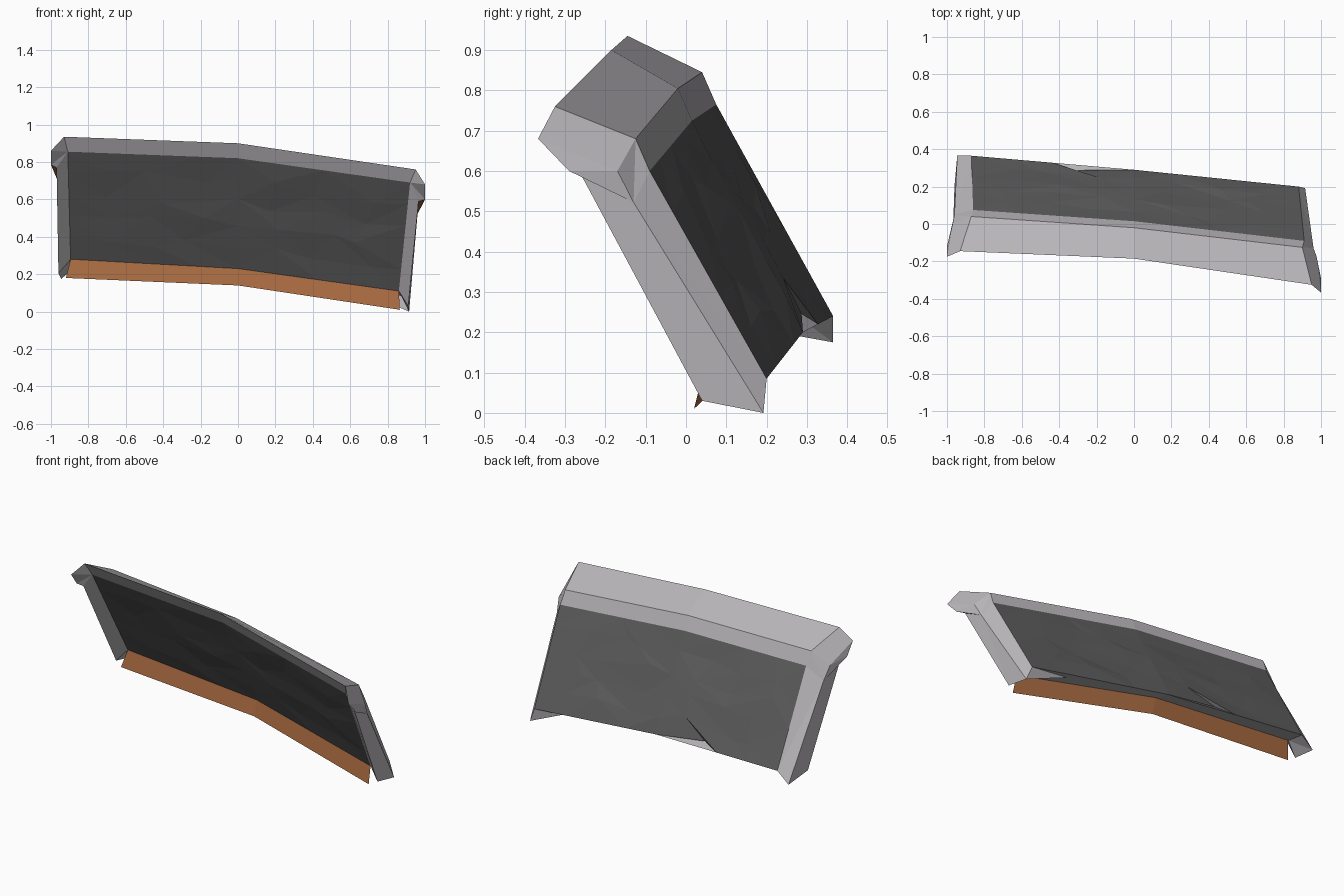
import bpy, bmesh, random
from mathutils import Vector

if "Cube" in bpy.data.objects:
    bpy.data.objects.remove(bpy.data.objects["Cube"])

random.seed(4)


def material(name, color):
    m = bpy.data.materials.new(name)
    m.diffuse_color = (*color, 1)
    m.use_nodes = True
    m.node_tree.nodes["Principled BSDF"].inputs["Base Color"].default_value = m.diffuse_color
    return m


SLATE = material("dark_slate", (0.11, 0.11, 0.11))
WOOD = material("brown_wood", (0.38, 0.14, 0.05))
STONE = material("grey_trim", (0.5, 0.48, 0.5))


def build(name, faces, mat=STONE):
    """Make one flat-shaded object from a list of polygons."""
    bm = bmesh.new()
    for f in faces:
        bm.faces.new([bm.verts.new(p) for p in f])
    bmesh.ops.remove_doubles(bm, verts=bm.verts, dist=0.0005)
    bmesh.ops.recalc_face_normals(bm, faces=bm.faces)
    me = bpy.data.meshes.new(name)
    bm.to_mesh(me)
    bm.free()
    me.materials.append(mat)
    ob = bpy.data.objects.new(name, me)
    bpy.context.collection.objects.link(ob)
    return ob


def line(*pts):
    return [Vector(p) for p in pts]


def strip(a, b):
    """Quads between two matching edge lines."""
    return [(a[i], a[i + 1], b[i + 1], b[i]) for i in range(len(a) - 1)]


# Sagging edge lines: left, middle, right
ridge_front = line((-.93, -.145, .935), (0, -.185, .90), (.95, -.325, .76))
ridge_back = line((-.87, .04, .845), (0, -.02, .805), (.90, -.125, .68))
back_top = line((-.86, .075, .765), (0, .015, .725), (.91, -.09, .60))
front_top = line((-.91, -.10, .855), (0, -.14, .82), (.92, -.28, .69))
back_low = line((-.87, .365, .24), (0, .29, .20), (.88, .20, .085))
front_low = line((-.895, .22, .28), (0, .18, .23), (.86, .045, .11))
plank_low = line((-.92, .19, .18), (0, .155, .14), (.865, .02, .01))

# Ridge cap
build("ridge_cap", strip(ridge_front, ridge_back) + strip(ridge_back, back_top)
      + strip(front_top, ridge_front))

# Ridge ends and sloping side trims
ends = {
    "left": (0, line((-1, -.175, .86), (-1, -.12, .785), (-.97, .0, .77),
                     (-.96, .05, .69), (-.97, -.10, .77), (-.96, .20, .205), (-.945, .365, .175))),
    "right": (2, line((1, -.367, .68), (1, -.29, .60), (.975, -.17, .60),
                      (.96, -.13, .522), (.965, -.26, .59), (.91, .04, .03), (.915, .192, .0))),
}
for side, (i, (tip, tip_low, bend, eave, trim_top, trim_low, heel)) in ends.items():
    a, b, c, d = ridge_front[i], ridge_back[i], back_top[i], front_top[i]
    g, k = back_low[i], front_low[i]
    build(side + "_ridge_end", [(a, tip, bend, b), (tip, tip_low, bend), (tip_low, eave, bend),
                                (b, bend, eave), (b, eave, c), (a, d, tip), (d, tip_low, tip),
                                (d, trim_top, tip_low)])
    build(side + "_ridge_soffit", [(tip_low, trim_top, eave)], WOOD)
    build(side + "_trim", [(d, trim_top, trim_low, k), (trim_top, eave, trim_low),
                           (eave, heel, trim_low), (eave, c, g), (eave, g, heel),
                           (k, trim_low, heel), (k, heel, g)])

# Bottom lip, with a corner piece dropping to the low end of the right trim
build("bottom_lip", strip(back_low, front_low))
heel = ends["right"][1][6]
wrap = back_low[2].lerp(back_low[1], .3).lerp(front_low[2].lerp(front_low[1], .3), .35)
build("lip_corner", [(back_low[2], heel, wrap)])

# Hanging plank, and the wooden core under the ridge
build("bottom_plank", strip(front_low, plank_low), WOOD)
build("core_top", strip(front_top, back_top), WOOD)


def along(edge, t):
    return edge[0].lerp(edge[1], t * 2) if t < .5 else edge[1].lerp(edge[2], t * 2 - 1)


def dented_panel(name, top, low, bump, dip):
    """Uneven slate sheet between two edge lines."""
    nu, nv = 8, 5
    rows = []
    for j in range(nv + 1):
        row = []
        for i in range(nu + 1):
            u, v = i / nu, j / nv
            inside = 0 < i < nu and 0 < j < nv
            if inside:
                if i != nu // 2:
                    u += random.uniform(-.04, .04)
                v += random.uniform(-.05, .05)
            p = along(top, u).lerp(along(low, u), v)
            if inside:
                p += Vector((.1, .87, .48)) * random.uniform(-bump, bump)
            if dip and j == nv and i == 3:      # chipped lower edge
                p += Vector((-.11, -.022, .035))
            row.append(p)
        rows.append(row)
    tris = []
    for j in range(nv):
        for q in strip(rows[j], rows[j + 1]):
            k = random.randint(0, 1)
            tris += [(q[k], q[k + 1], q[k + 2]), (q[k], q[k + 2], q[(k + 3) % 4])]
    build(name, tris, SLATE)


# Front and back slate sheets
dented_panel("front_panel", front_top, front_low, .005, False)
dented_panel("back_panel", back_top, back_low, .006, True)
